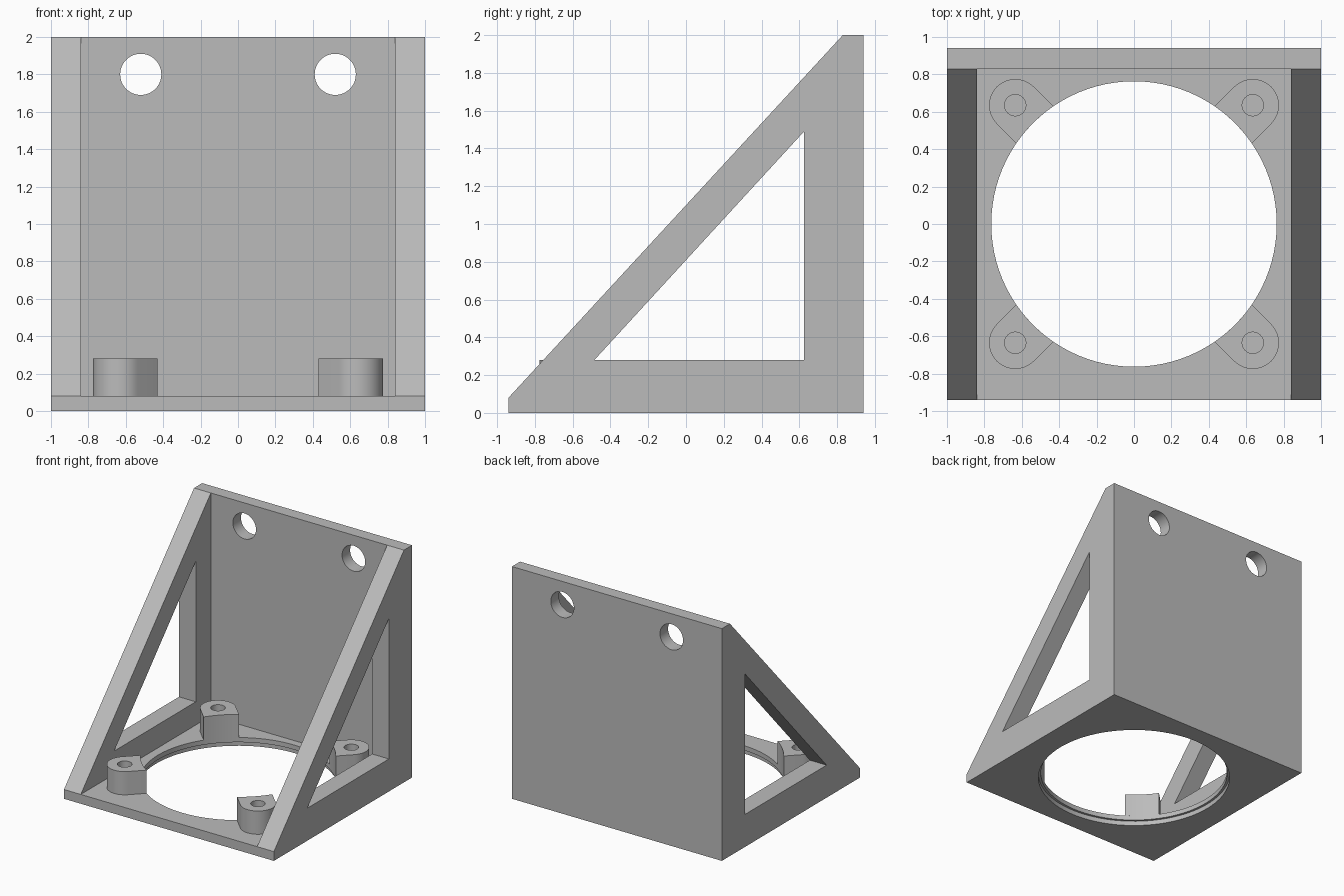
import bpy, bmesh, math
from mathutils import Vector

if "Cube" in bpy.data.objects:
    bpy.data.objects.remove(bpy.data.objects["Cube"])

grey = bpy.data.materials.new("plain grey")
grey.diffuse_color = (0.5, 0.5, 0.5, 1)
grey.use_nodes = True
grey.node_tree.nodes["Principled BSDF"].inputs["Base Color"].default_value = grey.diffuse_color


def prism(name, points, depth):
    """Extrude a closed loop of 3D points along the depth vector."""
    bm = bmesh.new()
    face = bm.faces.new([bm.verts.new(p) for p in points])
    ext = bmesh.ops.extrude_face_region(bm, geom=[face], use_keep_orig=True)
    moved = [g for g in ext["geom"] if isinstance(g, bmesh.types.BMVert)]
    bmesh.ops.translate(bm, verts=moved, vec=Vector(depth))
    bmesh.ops.recalc_face_normals(bm, faces=bm.faces)
    me = bpy.data.meshes.new(name)
    bm.to_mesh(me)
    bm.free()
    me.materials.append(grey)
    ob = bpy.data.objects.new(name, me)
    bpy.context.collection.objects.link(ob)
    return ob


def arc(cx, cy, r, a0, a1, n):
    return [(cx + r * math.cos(a0 + (a1 - a0) * i / n),
             cy + r * math.sin(a0 + (a1 - a0) * i / n)) for i in range(n + 1)]


def ring(cx, cy, r, n):
    return arc(cx, cy, r, 0, 2 * math.pi, n)[:-1]


def finish(ob, cutters):
    """Cut, bake the modifiers, remove the cutters and smooth round walls."""
    for c in cutters:
        c.hide_render = True
        m = ob.modifiers.new("cut", 'BOOLEAN')
        m.operation, m.solver, m.object = 'DIFFERENCE', 'EXACT', c
    dg = bpy.context.evaluated_depsgraph_get()
    dg.update()
    ob_mesh = bpy.data.meshes.new_from_object(ob.evaluated_get(dg))
    ob.modifiers.clear()
    ob.data = ob_mesh
    for c in cutters:
        bpy.data.objects.remove(c)
    bpy.ops.object.select_all(action='DESELECT')
    ob.select_set(True)
    bpy.context.view_layer.objects.active = ob
    bpy.ops.object.shade_smooth_by_angle(angle=math.radians(25))


BORE = 0.763

# Bracket: side profile as a solid wedge, then hollowed out
wedge = [(-0.94, 0), (0.94, 0), (0.94, 2), (0.83, 2), (-0.94, 0.08)]
bracket = prism("bracket_body", [(-1, y, z) for y, z in wedge], (2, 0, 0))

pocket = prism("pocket_cutter", [(-0.84, -1.2, 0.08), (0.84, -1.2, 0.08),
               (0.84, 0.83, 0.08), (-0.84, 0.83, 0.08)], (0, 0, 2.2))
window = [(-0.485, 0.28), (0.625, 0.28), (0.625, 1.49)]
cutters = [pocket,
           prism("window_cutter", [(-1.2, y, z) for y, z in window], (2.4, 0, 0)),
           prism("bore_cutter", [(x, y, -0.1) for x, y in ring(0, 0, BORE, 96)], (0, 0, 0.3)),
           prism("lower_bore_cutter", [(x, y, -0.1) for x, y in ring(0, 0, 0.783, 96)], (0, 0, 0.14))]
for s in (-1, 1):
    cutters.append(prism("bolt_hole_cutter",
                         [(x, 0.7, z) for x, z in ring(s * 0.52, 1.8, 0.11, 48)], (0, 0.5, 0)))
finish(bracket, cutters)

# Mounting bosses: rounded tabs trimmed by the bore, mirrored to four corners
C, R = 0.635, 0.14
q = math.pi / 4
half = math.asin(R / BORE)
tab = arc(C, C, R, q - math.pi / 2, q + math.pi / 2, 24) + arc(0, 0, BORE, q + half, q - half, 6)
bosses = prism("mounting_bosses", [(x, y, 0.08) for x, y in tab], (0, 0, 0.2))
screw = prism("screw_hole_cutter", [(x, y, 0) for x, y in ring(C, C, 0.057, 32)], (0, 0, 0.5))
finish(bosses, [screw])
mirror = bosses.modifiers.new("four corners", 'MIRROR')
mirror.use_axis = (True, True, False)
mirror.use_mirror_merge = False
